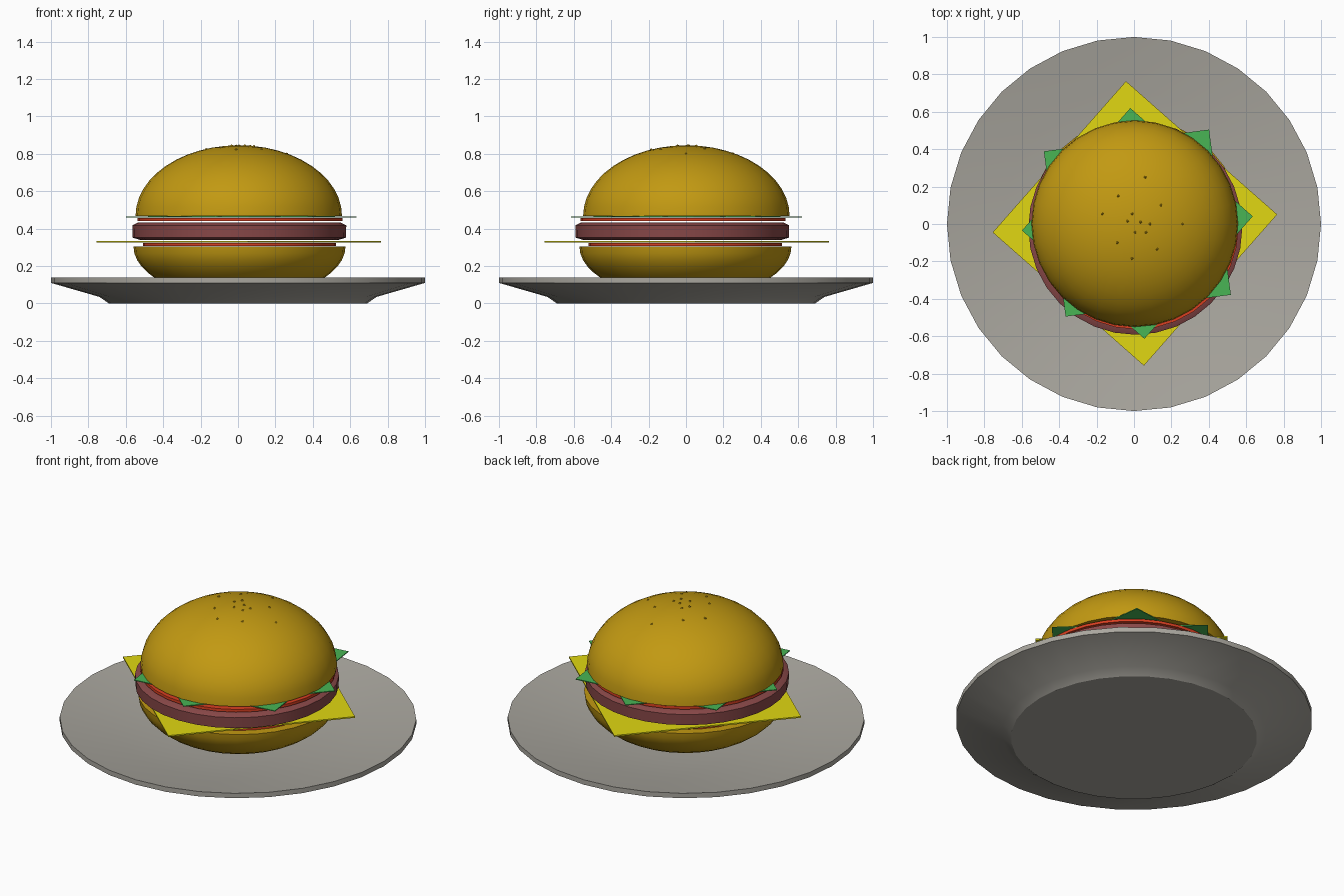
import bpy, bmesh
from math import sin, cos, pi, radians, sqrt

if "Cube" in bpy.data.objects:
    bpy.data.objects.remove(bpy.data.objects["Cube"])


def material(name, rgb):
    m = bpy.data.materials.new(name)
    m.use_nodes = True
    m.diffuse_color = (*rgb, 1)
    m.node_tree.nodes["Principled BSDF"].inputs["Base Color"].default_value = (*rgb, 1)
    return m


BREAD = material("golden bread", (0.54, 0.32, 0.006))
CHEESE = material("yellow cheese", (0.75, 0.68, 0.006))
MEAT = material("brown meat", (0.25, 0.065, 0.065))
TOMATO = material("red tomato", (0.7, 0.05, 0.015))
GREEN = material("leaf green", (0.065, 0.46, 0.09))
GREY = material("warm grey china", (0.4, 0.385, 0.345))


def finish(name, bm, mat, smooth=True):
    bmesh.ops.recalc_face_normals(bm, faces=bm.faces)
    mesh = bpy.data.meshes.new(name)
    bm.to_mesh(mesh)
    bm.free()
    mesh.materials.append(mat)
    ob = bpy.data.objects.new(name, mesh)
    bpy.context.collection.objects.link(ob)
    if smooth:
        bpy.ops.object.select_all(action="DESELECT")
        ob.select_set(True)
        bpy.context.view_layer.objects.active = ob
        bpy.ops.object.shade_smooth_by_angle(angle=radians(30))
    return ob


def lathe(name, profile, mat, centre=(0, 0), sides=32):
    """Revolve (radius, height) points around z; the ends lie on the axis."""
    bm = bmesh.new()
    verts = [bm.verts.new((r, 0, z)) for r, z in profile]
    edges = [bm.edges.new(pair) for pair in zip(verts, verts[1:])]
    bmesh.ops.spin(bm, geom=verts + edges, cent=(0, 0, 0), axis=(0, 0, 1),
                   angle=2 * pi, steps=sides, use_duplicate=False)
    bmesh.ops.remove_doubles(bm, verts=bm.verts, dist=0.0001)
    bmesh.ops.translate(bm, verts=bm.verts, vec=(*centre, 0))
    return finish(name, bm, mat)


def dome(radius, height, base, rings=12):
    """Half-ellipse profile from its flat face to its pole."""
    arc = [(radius * cos(pi / 2 * i / rings), base + height * sin(pi / 2 * i / rings))
           for i in range(rings)]
    return [(0, base)] + arc + [(0, base + height)]


def disc(radius, low, high):
    return [(0, low), (radius, low), (radius, high), (0, high)]


def square_sheet(name, centre, radius, angle, low, high, mat):
    """Thin square sheet given by its corner radius and first corner angle."""
    bm = bmesh.new()
    corners = [angle + pi / 2 * i for i in range(4)]
    face = bm.faces.new([bm.verts.new((centre[0] + radius * cos(a),
                                       centre[1] + radius * sin(a), low)) for a in corners])
    top = bmesh.ops.extrude_face_region(bm, geom=[face])["geom"]
    bmesh.ops.translate(bm, vec=(0, 0, high - low),
                        verts=[v for v in top if isinstance(v, bmesh.types.BMVert)])
    return finish(name, bm, mat, smooth=False)


# Plate: footed underside, upright rim and shallow dished top
lathe("plate", [(0, 0), (0.69, 0), (0.74, 0.035), (1, 0.11), (1, 0.14),
                (0.7, 0.088), (0.4, 0.054), (0, 0.036)], GREY)

# Buns
lathe("bottom_bun", dome(0.567, -0.28, 0.305), BREAD, (0.008, -0.003))
TOP_R, TOP_H, TOP_Z = 0.552, 0.378, 0.468
lathe("top_bun", dome(TOP_R, TOP_H, TOP_Z), BREAD, (0.004, 0.002))

# Fillings, from the bottom up
lathe("lower_tomato", disc(0.517, 0.307, 0.323), TOMATO, (0.008, -0.003))
square_sheet("cheese_slice", (0.005, 0.003), 0.762, radians(3.6), 0.327, 0.335, CHEESE)
lathe("patty", [(0, 0.34), (0.53, 0.34), (0.57, 0.352), (0.572, 0.418),
                (0.54, 0.434), (0, 0.434)], MEAT, (0.007, -0.02))
lathe("upper_tomato", disc(0.548, 0.44, 0.457), TOMATO, (0.011, -0.015))
square_sheet("lettuce_lower", (0.018, 0.003), 0.618, radians(3.5), 0.459, 0.464, GREEN)
square_sheet("lettuce_upper", (0.018, 0.005), 0.63, radians(52.5), 0.463, 0.468, GREEN)

# Seeds scattered over the crown
spots = [(0.06, 0.25), (-0.085, 0.15), (0.145, 0.1), (-0.17, 0.055), (-0.01, 0.055),
         (-0.035, 0.015), (0.035, 0.01), (0.085, 0), (0.26, 0), (0.005, -0.045),
         (0.065, -0.045), (-0.09, -0.1), (0.125, -0.135), (-0.01, -0.185)]
seeds = bmesh.new()
for x, y in spots:
    z = TOP_Z + TOP_H * sqrt(1 - (x * x + y * y) / TOP_R ** 2)
    ball = bmesh.ops.create_icosphere(seeds, subdivisions=1, radius=0.008)["verts"]
    bmesh.ops.translate(seeds, verts=ball, vec=(x, y, z - 0.002))
finish("sesame_seeds", seeds, BREAD)
